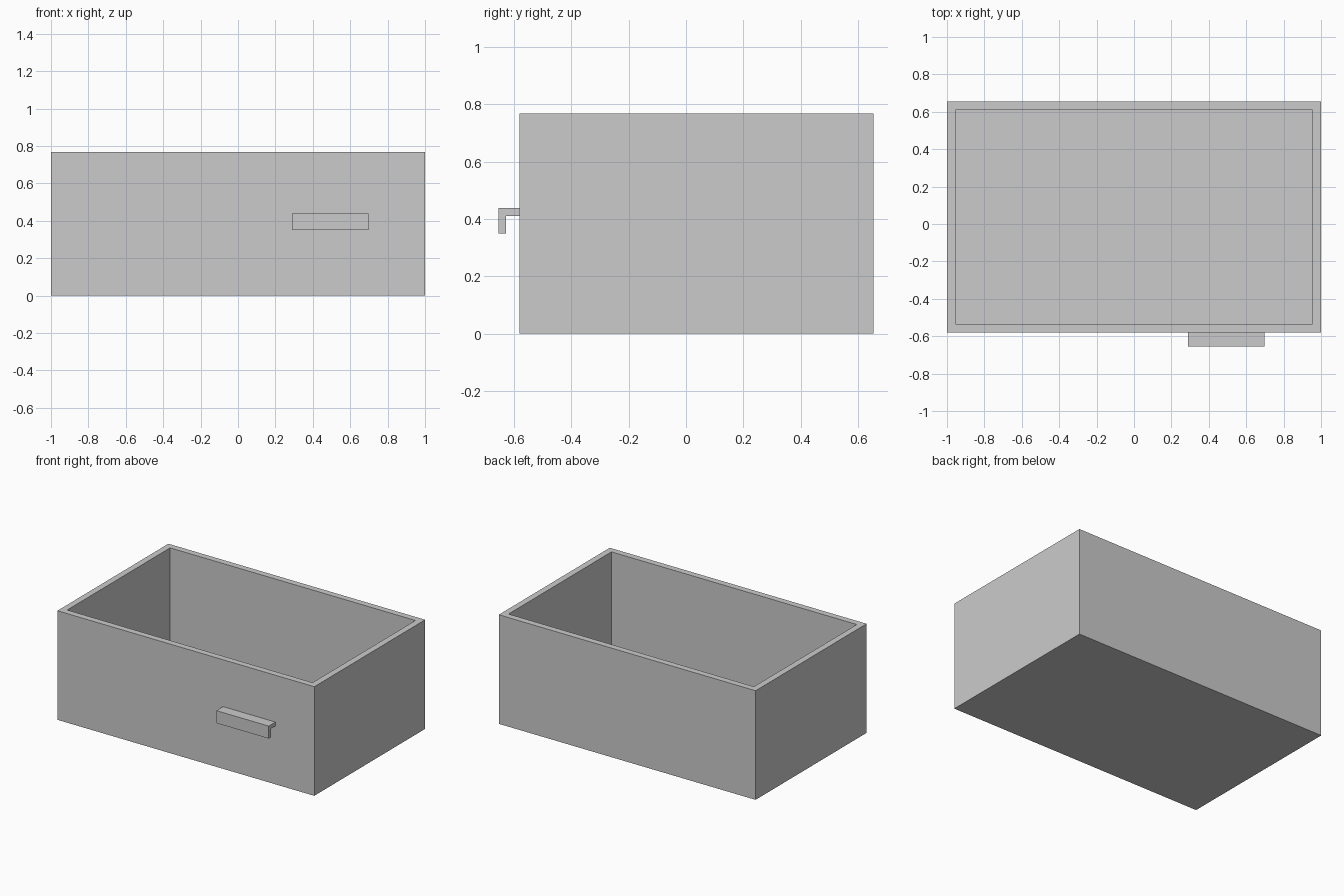
import bpy
import bmesh
from mathutils import Vector

default_cube = bpy.data.objects.get("Cube")
if default_cube:
    bpy.data.objects.remove(default_cube, do_unlink=True)

# Single plain grey finish
GREY = (0.6, 0.6, 0.6, 1.0)
grey = bpy.data.materials.new("plain_grey")
grey.use_nodes = True
grey.diffuse_color = GREY
grey.node_tree.nodes["Principled BSDF"].inputs["Base Color"].default_value = GREY


def add_object(name, bm):
    bmesh.ops.recalc_face_normals(bm, faces=bm.faces)
    mesh = bpy.data.meshes.new(name)
    bm.to_mesh(mesh)
    bm.free()
    mesh.materials.append(grey)
    obj = bpy.data.objects.new(name, mesh)
    bpy.context.collection.objects.link(obj)
    return obj


FRONT, BACK = -0.58, 0.654
HEIGHT, WALL = 0.768, 0.063

# Drawer box: a block whose top is inset to a rim and pushed down to the floor
bm = bmesh.new()
bmesh.ops.create_cube(bm, size=1)
bmesh.ops.scale(bm, vec=(2, BACK - FRONT, HEIGHT), verts=bm.verts)
bmesh.ops.translate(bm, vec=(0, (FRONT + BACK) / 2, HEIGHT / 2), verts=bm.verts)
top = max(bm.faces, key=lambda f: f.calc_center_median().z)
bmesh.ops.inset_region(bm, faces=[top], thickness=WALL)
well = bmesh.ops.extrude_discrete_faces(bm, faces=[top])["faces"][0]
bmesh.ops.translate(bm, vec=(0, 0, WALL - HEIGHT), verts=well.verts)
add_object("drawer_box", bm)

# Handle: an L-shaped profile swept sideways, with its lip hanging down
LEFT, RIGHT = 0.29, 0.697
profile = [(FRONT, 0.438), (-0.654, 0.438), (-0.654, 0.35),
           (-0.628, 0.35), (-0.628, 0.411), (FRONT, 0.411)]
bm = bmesh.new()
end = bm.faces.new([bm.verts.new((LEFT, y, z)) for y, z in profile])
swept = bmesh.ops.extrude_face_region(bm, geom=[end], use_keep_orig=True)["geom"]
bmesh.ops.translate(bm, vec=Vector((RIGHT - LEFT, 0, 0)),
                    verts=[v for v in swept if isinstance(v, bmesh.types.BMVert)])
add_object("handle", bm)
